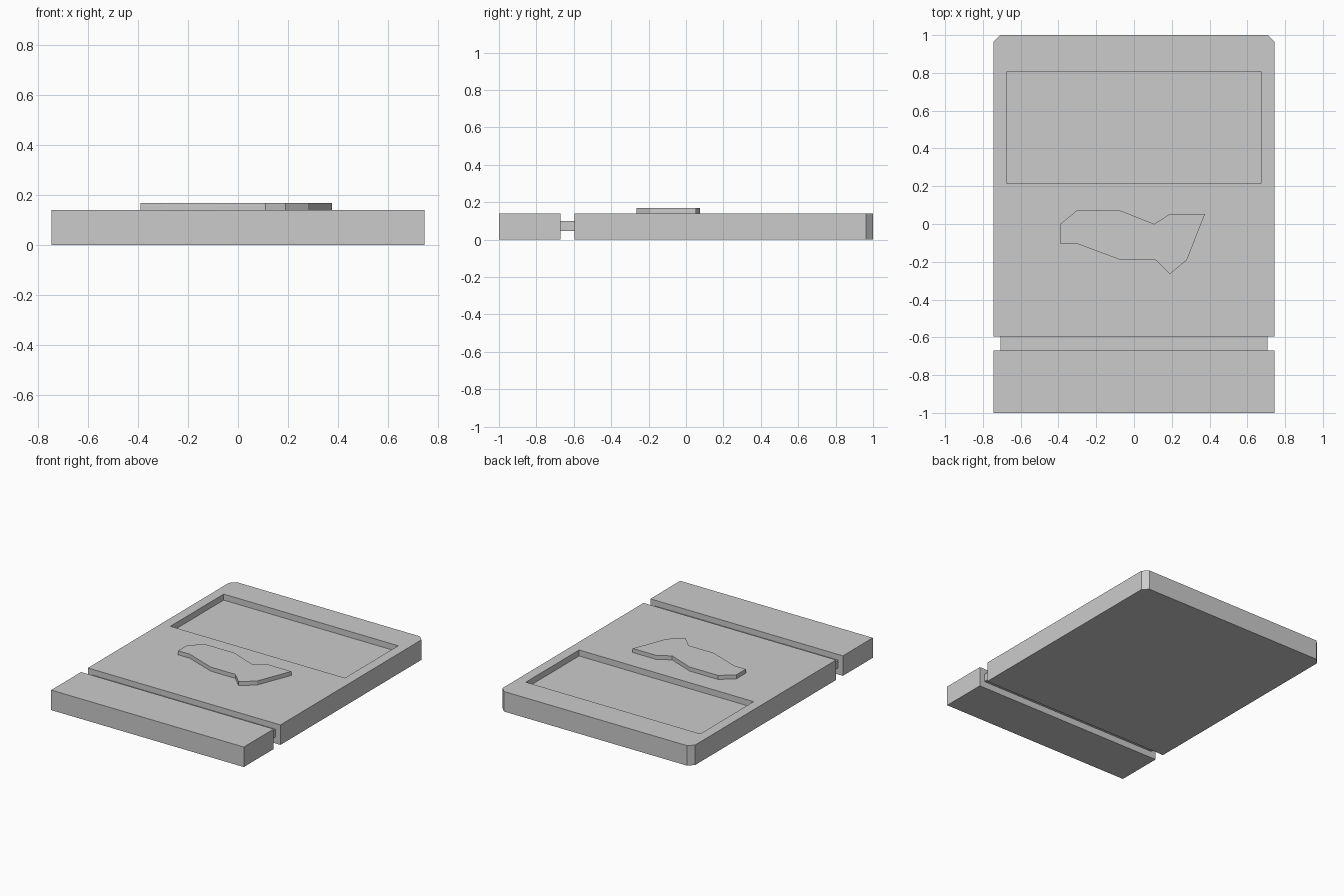
import bpy, bmesh

if "Cube" in bpy.data.objects:
    bpy.data.objects.remove(bpy.data.objects["Cube"])


def prism(name, outline, z0, z1):
    """Extrude a counter-clockwise outline from z0 to z1."""
    bm = bmesh.new()
    base = bm.faces.new([bm.verts.new((x, y, z0)) for x, y in outline])
    top = bmesh.ops.extrude_face_region(bm, geom=[base], use_keep_orig=True)
    for v in [g for g in top["geom"] if isinstance(g, bmesh.types.BMVert)]:
        v.co.z = z1
    bmesh.ops.recalc_face_normals(bm, faces=bm.faces)
    mesh = bpy.data.meshes.new(name)
    bm.to_mesh(mesh)
    bm.free()
    obj = bpy.data.objects.new(name, mesh)
    bpy.context.collection.objects.link(obj)
    return obj


def rect(half_x, y0, y1):
    return [(-half_x, y0), (half_x, y0), (half_x, y1), (-half_x, y1)]


W, H, C = 0.745, 0.14, 0.037

# Main body with two chamfered back corners
body = prism("main_body", [(-W, -0.595), (W, -0.595), (W, 1 - C), (W - C, 1),
                           (-W + C, 1), (-W, 1 - C)], 0, H)

# Rectangular recess in the top
cutter = prism("recess_cutter", rect(0.675, 0.217, 0.806), H - 0.042, H + 0.1)
cutter.hide_render = True
cutter.display_type = 'WIRE'
cut = body.modifiers.new("recess", 'BOOLEAN')
cut.operation = 'DIFFERENCE'
cut.solver = 'EXACT'
cut.object = cutter
bpy.context.view_layer.objects.active = body
bpy.ops.object.modifier_apply(modifier=cut.name)
bpy.data.objects.remove(cutter)

# Front end block and the thinner neck joining it to the body
prism("end_block", rect(W, -1, -0.67), 0, H)
prism("neck", rect(0.707, -0.67, -0.595), 0.046, 0.10)

# Raised angular plate on the top face
prism("raised_plate", [(-0.39, 0), (-0.39, -0.105), (-0.30, -0.105),
                       (-0.08, -0.187), (0.11, -0.187), (0.19, -0.265),
                       (0.28, -0.19), (0.376, 0.053), (0.19, 0.053),
                       (0.107, 0), (-0.08, 0.074), (-0.30, 0.074)],
      H, 0.168)
